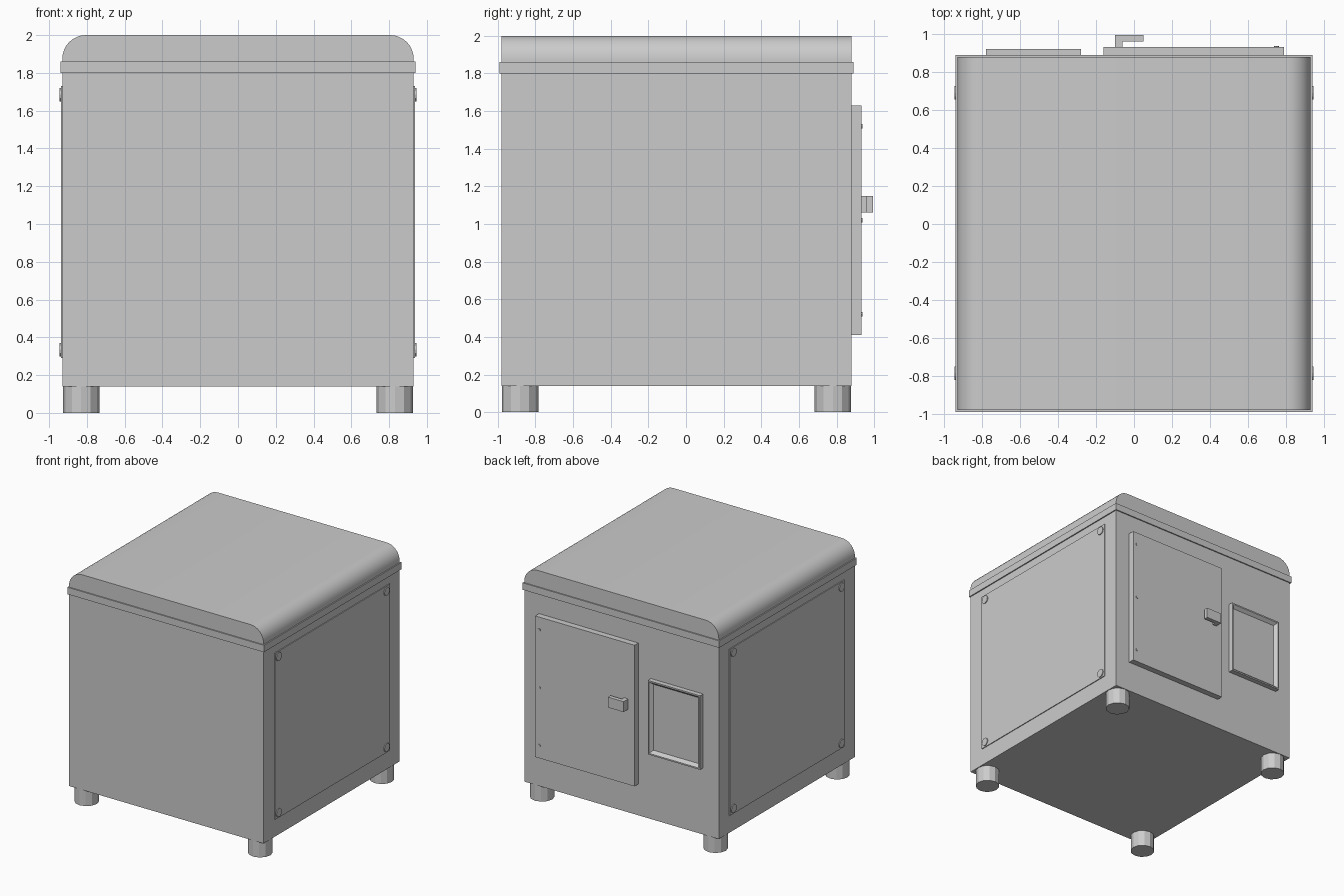
import bpy, bmesh
from math import sin, cos, pi, radians

if "Cube" in bpy.data.objects:
    bpy.data.objects.remove(bpy.data.objects["Cube"])

def add_mesh(name, verts, faces):
    me = bpy.data.meshes.new(name)
    me.from_pydata(verts, [], faces)
    bm = bmesh.new()
    bm.from_mesh(me)
    bmesh.ops.recalc_face_normals(bm, faces=bm.faces)
    bm.to_mesh(me)
    bm.free()
    ob = bpy.data.objects.new(name, me)
    bpy.context.collection.objects.link(ob)
    return ob

def box(name, x, y, z):
    v = [(a, b, c) for a in x for b in y for c in z]
    return add_mesh(name, v, [(0, 1, 3, 2), (4, 6, 7, 5), (0, 4, 5, 1),
                              (2, 3, 7, 6), (0, 2, 6, 4), (1, 5, 7, 3)])

def prism(name, profile, lo, hi, place):
    # closed 2D profile swept from lo to hi; place maps (a, b, depth) to xyz
    n = len(profile)
    v = [place(a, b, d) for d in (lo, hi) for a, b in profile]
    f = [tuple(range(n)), tuple(range(n, 2 * n))]
    f += [(i, (i + 1) % n, n + (i + 1) % n, n + i) for i in range(n)]
    return add_mesh(name, v, f)

def circle(ca, cb, r, n):
    return [(ca + r * cos(2 * pi * i / n), cb + r * sin(2 * pi * i / n)) for i in range(n)]

def smooth(ob, angle=30):
    bpy.ops.object.select_all(action='DESELECT')
    ob.select_set(True)
    bpy.context.view_layer.objects.active = ob
    bpy.ops.object.shade_smooth_by_angle(angle=radians(angle))

# Cabinet and the band under the lid
box("cabinet", (-0.93, 0.93), (-0.98, 0.88), (0.14, 1.80))
box("lid_band", (-0.94, 0.94), (-0.99, 0.89), (1.80, 1.86))

# Lid with rounded left and right edges
r = 0.125
arc = [(0.805 + r * cos(t * pi / 16), 2 - r + r * sin(t * pi / 16)) for t in range(9)]
lid = [(0.93, 1.86)] + arc + [(-a, b) for a, b in reversed(arc)] + [(-0.93, 1.86)]
smooth(prism("lid", lid, -0.98, 0.88, lambda a, b, d: (a, d, b)))

# Feet
for sx in (-1, 1):
    for y in (-0.882, 0.78):
        prism("foot", circle(sx * 0.83, y, 0.097, 12), 0, 0.14, lambda a, b, d: (a, b, d))

# Side panels with a round screw in each corner
for s, side in ((-1, "left"), (1, "right")):
    box(side + "_panel", (s * 0.92, s * 0.937), (-0.83, 0.74), (0.29, 1.73))
    for y in (-0.785, 0.69):
        for z in (0.335, 1.685):
            prism(side + "_screw", circle(y, z, 0.036, 12), 0.93, 0.944,
                  lambda a, b, d: (s * d, a, b))

# Rear door, its hinge bolts and the L-shaped handle
box("door", (-0.16, 0.79), (0.87, 0.932), (0.41, 1.63))
for z in (0.52, 1.02, 1.52):
    prism("hinge_bolt", circle(0.75, z, 0.012, 8), 0.925, 0.937, lambda a, b, d: (a, d, b))
handle = [(-0.10, 0.93), (-0.06, 0.93), (-0.06, 0.96), (0.05, 0.96), (0.05, 0.995), (-0.10, 0.995)]
prism("door_handle", handle, 1.06, 1.15, lambda a, b, d: (a, b, d))

# Rear hatch: nested rectangular rings making a rim that slopes in to a recess
rings = [(0, 0.87), (0, 0.922), (0.012, 0.922), (0.035, 0.895)]
v = []
for inset, y in rings:
    x0, x1, z0, z1 = -0.78 + inset, -0.28 - inset, 0.715 + inset, 1.355 - inset
    v += [(x0, y, z0), (x1, y, z0), (x1, y, z1), (x0, y, z1)]
f = [(k * 4 + i, k * 4 + (i + 1) % 4, k * 4 + 4 + (i + 1) % 4, k * 4 + 4 + i)
     for k in range(3) for i in range(4)]
add_mesh("rear_hatch", v, f + [(0, 1, 2, 3), (12, 13, 14, 15)])
